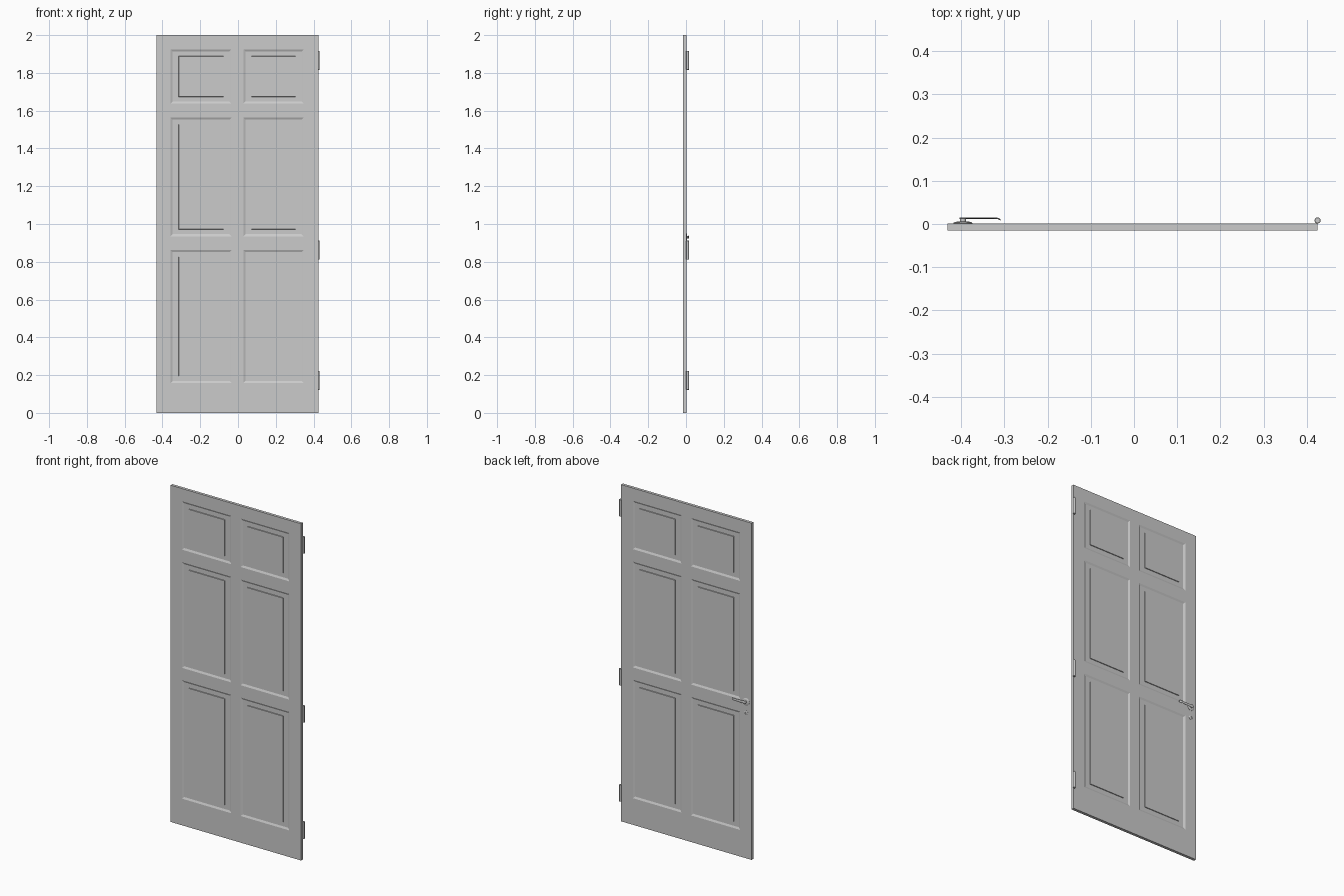
import bpy, bmesh, math

if "Cube" in bpy.data.objects:
    bpy.data.objects.remove(bpy.data.objects["Cube"])

FRONT, BACK = -0.0155, 0.0015      # slab faces
XL, XR = -0.432, 0.425


def make(name, bm, smooth=False):
    bmesh.ops.remove_doubles(bm, verts=bm.verts, dist=0.00002)
    bmesh.ops.recalc_face_normals(bm, faces=bm.faces)
    me = bpy.data.meshes.new(name)
    bm.to_mesh(me)
    bm.free()
    ob = bpy.data.objects.new(name, me)
    bpy.context.collection.objects.link(ob)
    if smooth:
        bpy.ops.object.select_all(action='DESELECT')
        ob.select_set(True)
        bpy.context.view_layer.objects.active = ob
        bpy.ops.object.shade_smooth_by_angle(angle=math.radians(35))
    return ob


def lathe(name, profile, origin, axis, steps=32):
    """Spin (radius, height) points about the y or z axis."""
    bm = bmesh.new()
    rings = []
    for r, h in profile:
        ring = []
        for i in range(steps):
            a = 2 * math.pi * i / steps
            u, v = r * math.cos(a), r * math.sin(a)
            p = (u, h, v) if axis == 'y' else (u, v, h)
            ring.append(bm.verts.new([o + c for o, c in zip(origin, p)]))
        rings.append(ring)
    for a, b in zip(rings, rings[1:]):
        for i in range(steps):
            j = (i + 1) % steps
            bm.faces.new((a[i], a[j], b[j], b[i]))
    bm.faces.new(rings[0])
    bm.faces.new(rings[-1])
    return make(name, bm, True)


# Door slab: stiles and rails around six moulded panels on both faces
COLS = [(-0.357, -0.034), (0.028, 0.348)]
ROWS = [(0.158, 0.862), (0.935, 1.563), (1.637, 1.925)]
# x inset, z inset, depth: bevel down, flat field, step up to raised centre
RINGS = [(0, 0, 0), (0.011, 0.011, 0.005), (0.0425, 0.0365, 0.005),
         (0.0435, 0.0375, 0.001)]
xs = [XL] + [v for c in COLS for v in c] + [XR]
zs = [0] + [v for r in ROWS for v in r] + [2]


def rect(bm, x0, x1, z0, z1, y):
    return [bm.verts.new((x, y, z))
            for x, z in ((x0, z0), (x1, z0), (x1, z1), (x0, z1))]


bm = bmesh.new()
for y, inward in ((FRONT, 1), (BACK, -1)):
    for i in range(len(xs) - 1):
        for k in range(len(zs) - 1):
            x0, x1, z0, z1 = xs[i], xs[i + 1], zs[k], zs[k + 1]
            if i % 2 == 0 or k % 2 == 0:
                bm.faces.new(rect(bm, x0, x1, z0, z1, y))
                continue
            loops = [rect(bm, x0 + a, x1 - a, z0 + b, z1 - b, y + inward * d)
                     for a, b, d in RINGS]
            for p, q in zip(loops, loops[1:]):
                for n in range(4):
                    m = (n + 1) % 4
                    bm.faces.new((p[n], p[m], q[m], q[n]))
            bm.faces.new(loops[-1])
bmesh.ops.remove_doubles(bm, verts=bm.verts, dist=0.00002)
# Close the slab's outer edges
rim = [e for e in bm.edges if e.is_boundary]
bmesh.ops.bridge_loops(bm, edges=rim)
make("door_slab", bm)

# Hinge barrels on the back right edge
for n, z in enumerate((0.122, 0.812, 1.816)):
    r = 0.007
    lathe(f"hinge_barrel_{n + 1}",
          [(r - 0.001, 0), (r, 0.001), (r, 0.099), (r - 0.001, 0.1)],
          (0.425, 0.0083, z), 'z', 20)

# Handle rose, neck and keyhole cover
HX, HZ = -0.396, 0.930
lathe("handle_rose", [(0.022, -0.001), (0.022, 0.001), (0.018, 0.0035),
                      (0.010, 0.004)], (HX, BACK, HZ), 'y')
lathe("handle_neck", [(0.007, 0), (0.007, 0.012)], (HX, BACK, HZ), 'y', 24)
lathe("keyhole_cover", [(0.013, -0.001), (0.013, 0.001), (0.010, 0.003),
                        (0.006, 0.003), (0.005, 0.001)],
      (HX, BACK, HZ - 0.066), 'y')

# Lever: rounded bar swept along a path that dips toward the door at its tip
path = [(-0.404, 0.0138, 0.005), (-0.400, 0.0138, 0.008),
        (-0.392, 0.0138, 0.009), (-0.384, 0.0138, 0.008),
        (-0.325, 0.0138, 0.007), (-0.318, 0.0135, 0.007),
        (-0.313, 0.0120, 0.007), (-0.309, 0.0098, 0.006)]
bm = bmesh.new()
prev = None
for x, y, h in path:
    ring = [bm.verts.new((x, y + 0.0017 * math.sin(a), HZ + h * math.cos(a)))
            for a in (2 * math.pi * i / 16 for i in range(16))]
    if prev:
        for i in range(16):
            j = (i + 1) % 16
            bm.faces.new((prev[i], prev[j], ring[j], ring[i]))
    else:
        bm.faces.new(ring)
    prev = ring
bm.faces.new(prev)
make("handle_lever", bm, True)
